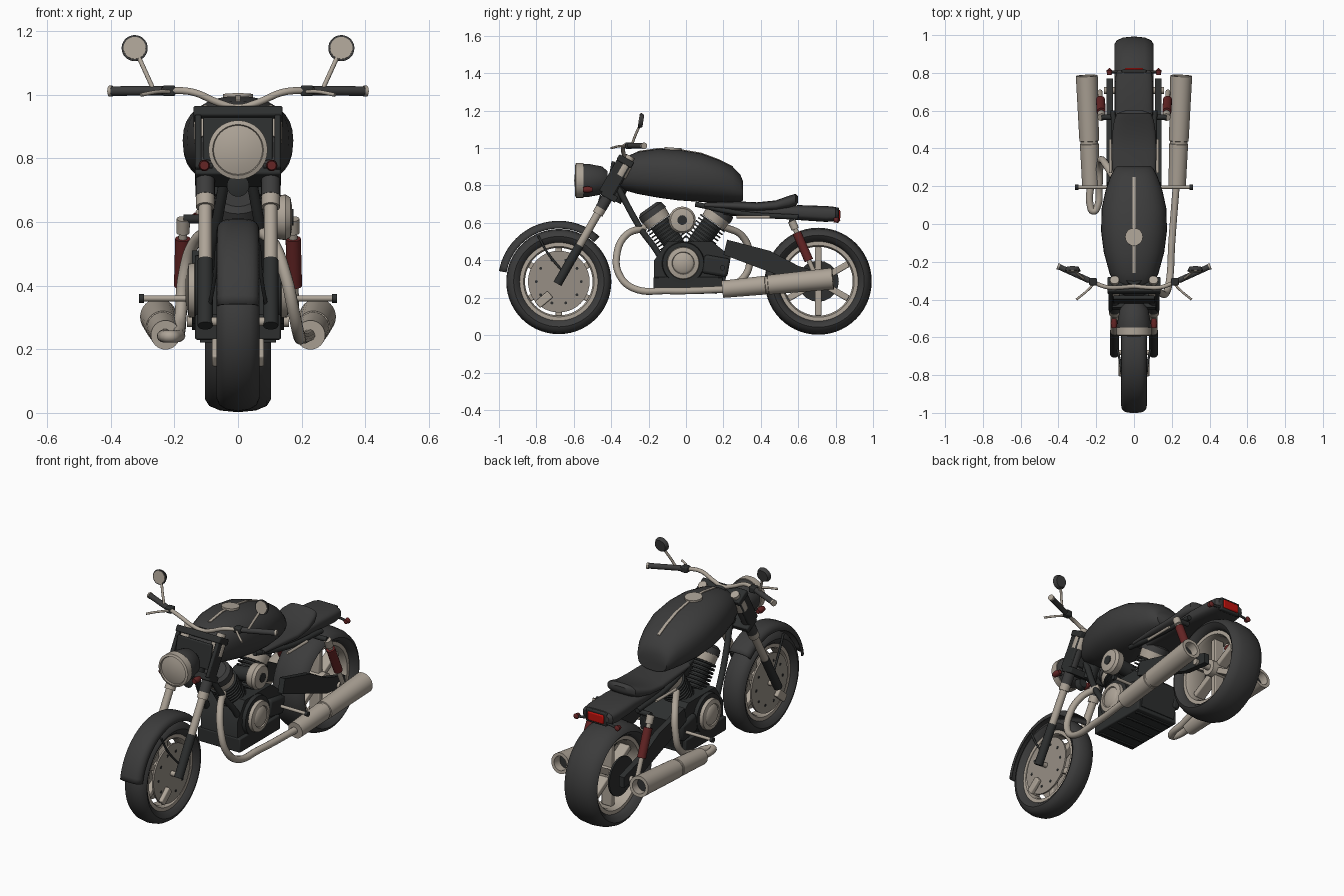
import bpy, bmesh, math
from mathutils import Vector, Matrix

cube = bpy.data.objects.get("Cube")
if cube:
    bpy.data.objects.remove(cube)


def material(name, r, g, b):
    m = bpy.data.materials.new(name)
    m.use_nodes = True
    m.diffuse_color = (r, g, b, 1)
    m.node_tree.nodes["Principled BSDF"].inputs["Base Color"].default_value = (r, g, b, 1)
    return m


BODY = material("dark grey paint", .045, .045, .045)
BLACK = material("black metal", .026, .028, .028)
STEEL = material("warm steel", .42, .37, .31)
DISC = material("brushed disc", .31, .275, .235)
RED = material("dark red", .13, .018, .018)
LAMP = material("bright red lamp", .5, .006, .004)
SIDES = (("left", 1), ("right", -1))


def finish(name, bm, mat):
    bmesh.ops.remove_doubles(bm, verts=bm.verts, dist=.00002)
    bmesh.ops.recalc_face_normals(bm, faces=bm.faces)
    mesh = bpy.data.meshes.new(name)
    bm.to_mesh(mesh)
    bm.free()
    mesh.materials.append(mat)
    mesh.shade_smooth()
    mesh.set_sharp_from_angle(angle=math.radians(38))
    ob = bpy.data.objects.new(name, mesh)
    bpy.context.collection.objects.link(ob)
    return ob


def skin(name, rings, mat, loop=True, caps=False):
    bm = bmesh.new()
    rows = [[bm.verts.new(p) for p in ring] for ring in rings]
    for a, b in zip(rows, rows[1:]):
        n = len(a)
        for i in range(n if loop else n - 1):
            j = (i + 1) % n
            bm.faces.new((a[i], a[j], b[j], b[i]))
    if caps:
        bm.faces.new(rows[0])
        bm.faces.new(rows[-1])
    return finish(name, bm, mat)


def lathe(name, profile, mat, origin, axis, n=32):
    """Spin (distance along axis, radius) pairs round an axis."""
    q = Vector(axis).to_track_quat('Z', 'Y')
    turn = [math.tau * i / n for i in range(n)]
    rings = [[Vector(origin) + q @ Vector((r * math.cos(a), r * math.sin(a), t)) for a in turn]
             for t, r in profile]
    return skin(name, rings, mat)


def rod(name, a, b, r, mat, r2=None, n=20):
    d = Vector(b) - Vector(a)
    end = r if r2 is None else r2
    return lathe(name, [(0, 0), (0, r), (d.length, end), (d.length, 0)], mat, a, d, n)


def box(name, centre, size, mat, tilt=0, bevel=.006):
    bm = bmesh.new()
    bmesh.ops.create_cube(bm, size=1, matrix=Matrix.Diagonal((*size, 1)))
    ob = finish(name, bm, mat)
    ob.location = centre
    ob.rotation_euler.x = math.radians(tilt)
    mod = ob.modifiers.new("edges", 'BEVEL')
    mod.width, mod.segments = bevel, 2
    return ob


def plate(name, outline, x0, x1, mat):
    """Extrude a side outline of (y, z) pairs across x."""
    return skin(name, [[(x, y, z) for y, z in outline] for x in (x0, x1)], mat, caps=True)


def tube(name, points, r, mat):
    curve = bpy.data.curves.new(name, 'CURVE')
    curve.dimensions = '3D'
    curve.bevel_depth, curve.bevel_resolution = r, 4
    curve.resolution_u, curve.use_fill_caps = 8, True
    s = curve.splines.new('BEZIER')
    s.bezier_points.add(len(points) - 1)
    for bp, p in zip(s.bezier_points, points):
        bp.co = p
        bp.handle_left_type = bp.handle_right_type = 'AUTO'
    curve.materials.append(mat)
    ob = bpy.data.objects.new(name, curve)
    bpy.context.collection.objects.link(ob)
    return ob


def body(name, stations, mat, power=.85, n=32):
    """Loft rounded sections given as (y, bottom, top, half width)."""
    def bend(v):
        return math.copysign(abs(v) ** power, v)
    turn = [math.tau * i / n for i in range(n)]
    rings = [[(w * bend(math.cos(a)), y, (lo + hi) / 2 + (hi - lo) / 2 * bend(math.sin(a)))
              for a in turn] for y, lo, hi, w in stations]
    return skin(name, rings, mat, caps=True)


# Wheels: tyre, rim, hub and cast spokes
def wheel(end, y, z, radius, width):
    side = [(-.6, .74), (-.85, .79), (-1, .86), (-.88, .93), (-.55, .98)]
    tread = side + [(0, 1)] + [(-t, r) for t, r in reversed(side)] + side[:1]
    c = (0, y, z)
    lathe(end + "_tyre", [(t * width, r * radius) for t, r in tread], BODY, c, (1, 0, 0), 56)
    w, r = width * .62, radius * .75
    lathe(end + "_rim", [(-w, r), (-w, r - .022), (-w * .7, r - .03), (w * .7, r - .03),
                         (w, r - .022), (w, r), (-w, r)], STEEL, c, (1, 0, 0), 48)
    rod(end + "_hub", (-w, y, z), (w, y, z), .045, STEEL)
    for i in range(6):
        a = math.tau * i / 6
        box(f"{end}_spoke_{i}", (0, y - math.sin(a) * .11, z + math.cos(a) * .11),
            (w, .034, .15), STEEL, math.degrees(a))


wheel("front", -.68, .286, .281, .067)
wheel("rear", .707, .288, .286, .103)
rod("rear_axle", (-.16, .707, .288), (.16, .707, .288), .018, STEEL)
rod("rear_sprocket", (-.085, .707, .288), (-.075, .707, .288), .11, BLACK)

# Front fender, arched over the tyre
arch = []
for i in range(25):
    a = math.radians(170 - 122 * i / 24)
    ring = []
    for k in range(13):
        u = k / 6 - 1
        r = .325 - .04 * abs(u) ** 3
        ring.append((.068 * math.sin(u * 1.5), -.68 + r * math.cos(a), .286 + r * math.sin(a)))
    arch.append(ring)
fender = skin("front_fender", arch, BODY, loop=False)
fender.modifiers.new("thickness", 'SOLIDIFY').thickness = .007

# Fork legs, front brakes, clamps and lamps
FOOT, HEAD = Vector((0, -.68, .287)), Vector((0, -.31, .93))


def on_fork(f, x):
    return FOOT.lerp(HEAD, f) + Vector((x, 0, 0))


for side, s in SIDES:
    x = s * .103
    for part, lo, hi, r, mat in (("lower", -.02, .3, .024, BLACK), ("slider", .2, .6, .021, STEEL),
                                 ("collar", .56, .62, .029, STEEL), ("shroud", .61, 1, .03, BODY),
                                 ("clamp_ring", .88, .97, .036, STEEL), ("cap", .99, 1.04, .024, STEEL)):
        rod(f"{side}_fork_{part}", on_fork(lo, x), on_fork(hi, x), r, mat)
    rod(side + "_brake_disc", (s * .045, -.68, .286), (s * .055, -.68, .286), .165, DISC, n=40)
    for i in range(10):
        a = math.tau * i / 10
        y, z = -.68 + .12 * math.cos(a), .286 + .12 * math.sin(a)
        rod(f"{side}_disc_hole_{i}", (s * .05, y, z), (s * .057, y, z), .008, BLACK, n=8)
    box(side + "_caliper", (s * .07, -.76, .19), (.025, .09, .045), STEEL, 40)
    tube(side + "_fender_stay", [(s * .09, -.65, .33), (s * .072, -.74, .44), (s * .066, -.79, .53)],
         .006, BLACK)
    box(side + "_lamp_bracket", (s * .125, -.38, .84), (.02, .08, .2), BLACK, -30)
    rod(side + "_front_signal", (s * .08, -.52, .777), (s * .11, -.52, .777), .008, BLACK)
    lathe(side + "_front_signal_lamp", [(-.025, 0), (-.025, .012), (0, .018), (.025, .014), (.025, 0)],
          RED, (s * .106, -.525, .778), (0, -1, 0), 16)
rod("front_axle", (-.115, -.68, .287), (.115, -.68, .287), .014, STEEL)
box("lower_clamp", (0, -.41, .745), (.27, .09, .035), BLACK, -30)
box("upper_clamp", (0, -.325, .93), (.28, .09, .035), BLACK, -30)
rod("steering_neck", (0, -.39, .72), (0, -.28, .95), .045, BLACK)
box("headlight_plate", (0, -.4, .86), (.22, .02, .14), BLACK, -10)
lathe("headlight_bucket", [(0, 0), (0, .05), (.03, .075), (.1, .088), (.13, .088), (.13, 0)],
      BODY, (0, -.42, .827), (0, -1, 0))
lathe("headlight_lens", [(0, .085), (0, .093), (.04, .093), (.045, .08), (.037, .077), (.045, .05),
                         (.05, 0)], STEEL, (0, -.548, .827), (0, -1, 0))
lathe("horn", [(0, 0), (0, .025), (.03, .035), (.04, 0)], BLACK, (0, -.43, .715), (0, -1, 0))

# Handlebar, grips, levers and mirrors
half = [(.06, -.335, .975), (.14, -.335, 1.008), (.2, -.315, 1.014), (.3, -.27, 1.013)]
tube("handlebar", [(-x, y, z) for x, y, z in reversed(half)] + [(0, -.33, .96)] + half, .011, STEEL)
for side, s in SIDES:
    box(side + "_switch", (s * .217, -.305, 1.013), (.04, .04, .034), BLACK)
    rod(side + "_grip", (s * .235, -.3, 1.013), (s * .4, -.225, 1.012), .015, BODY)
    rod(side + "_grip_end", (s * .395, -.227, 1.012), (s * .405, -.223, 1.012), .017, STEEL)
    tube(side + "_lever", [(s * .215, -.32, 1.01), (s * .25, -.355, 1.01), (s * .305, -.4, 1.0)], .006, STEEL)
    tube(side + "_mirror_stem", [(s * .265, -.29, 1.015), (s * .29, -.27, 1.07), (s * .315, -.245, 1.125)],
         .007, STEEL)
    tilt = Vector((0, -1, .15)).normalized()
    for part, lo, hi, r, mat in (("shell", -.012, .01, .041, BODY), ("glass", .008, .013, .035, STEEL)):
        lathe(f"{side}_mirror_{part}", [(lo, 0), (lo, r * .8), (hi * .4, r), (hi, r), (hi, 0)], mat,
              (s * .325, -.24, 1.146), tilt)

# Fuel tank with a centre strip and filler cap
tank = [(-.385, .82, .86, .03), (-.37, .8, .905, .07), (-.33, .775, .95, .1), (-.26, .755, .98, .13),
        (-.15, .735, .996, .16), (-.04, .72, .992, .174), (.08, .712, .972, .172), (.18, .71, .935, .15),
        (.25, .71, .9, .125), (.29, .713, .86, .105), (.306, .72, .82, .09)]
body("fuel_tank", tank, BODY)
crest = [(y, hi) for y, lo, hi, w in tank[3:-2]]
skin("tank_strip", [[(-.008, y, z - .004), (.008, y, z - .004), (.008, y, z + .004), (-.008, y, z + .004)]
                    for y, z in crest], STEEL, caps=True)
rod("filler_cap", (0, -.07, .975), (0, -.068, 1.002), .047, STEEL)

# Seat, tail and rear lamps
body("seat", [(.1, .68, .71, .1), (.28, .665, .715, .115), (.38, .66, .71, .12), (.48, .665, .72, .115),
              (.55, .675, .745, .105), (.585, .69, .755, .09), (.6, .71, .74, .05)], BODY, .7)
body("tail_cowl", [(.2, .64, .68, .08), (.45, .63, .68, .095), (.6, .615, .695, .1),
                   (.75, .605, .69, .1), (.8, .61, .685, .095), (.815, .63, .67, .08)], BODY, .6)
box("tail_lamp_housing", (0, .805, .645), (.13, .025, .075), BLACK)
box("tail_lamp", (0, .815, .645), (.1, .02, .05), LAMP)
for side, s in SIDES:
    rod(side + "_rear_signal_arm", (s * .05, .805, .625), (s * .12, .805, .615), .007, BLACK)
    lathe(side + "_rear_signal", [(-.02, 0), (-.018, .012), (.005, .016), (.018, 0)], RED,
          (s * .13, .808, .615), (0, 1, 0), 16)
    # Frame rails, swing arm and rear shocks
    tube(side + "_down_tube", [(s * .03, -.37, .8), (s * .07, -.25, .58), (s * .1, -.13, .4),
                               (s * .1, -.1, .28)], .017, BLACK)
    tube(side + "_seat_rail", [(s * .07, .05, .7), (s * .1, .3, .65), (s * .11, .6, .63)], .014, BLACK)
    rod(side + "_trim_rod", (s * .125, .27, .632), (s * .125, .45, .632), .008, STEEL)
    plate(side + "_swing_arm", [(.2, .43), (.22, .51), (.45, .45), (.6, .37), (.77, .32), (.77, .26), (.6, .28)],
          s * .112, s * .145, BLACK)
    top, low = Vector((s * .172, .565, .61)), Vector((s * .18, .7, .3))
    rod(side + "_shock_rod", top, low, .013, STEEL)
    rod(side + "_shock_body", top.lerp(low, .2), top.lerp(low, .68), .024, RED)
    rod(side + "_shock_cap", top, top.lerp(low, .14), .021, STEEL)
    rod(side + "_shock_mount", (s * .09, .565, .61), top, .014, BLACK)
    # Foot pegs and mufflers
    rod(side + "_peg_bar", (s * .1, .195, .36), (s * .3, .195, .36), .009, STEEL)
    rod(side + "_peg_end", (s * .295, .195, .36), (s * .312, .195, .36), .014, BLACK)
    front, back = Vector((s * .228, .195, .245)), Vector((s * .25, .785, .302))
    length = (back - front).length
    lathe(side + "_muffler", [(0, 0), (0, .046), (.23, .05), (.232, .046), (.245, .046), (.247, .052),
                              (length, .058), (length, .04), (length - .06, .038)], STEEL, front, back - front)
    rod(side + "_muffler_core", front.lerp(back, .8), front.lerp(back, .92), .039, BLACK)
tube("left_exhaust_pipe", [(.06, -.22, .575), (.11, -.32, .535), (.15, -.37, .43), (.175, -.355, .32),
                           (.19, -.28, .25), (.2, -.1, .237), (.225, .22, .245)], .019, STEEL)
tube("right_exhaust_pipe", [(-.08, .2, .58), (-.14, .3, .53), (-.17, .34, .43), (-.18, .31, .31),
                            (-.185, .2, .255), (-.195, .09, .24), (-.215, .068, .24), (-.232, .1, .24),
                            (-.228, .22, .247)], .019, STEEL)

# Engine: case, tray, covers and the two finned cylinders
plate("crankcase", [(-.17, .25), (.2, .25), (.24, .42), (.14, .5), (-.1, .5), (-.17, .4)], -.115, .115, BLACK)
box("engine_tray", (0, .01, .27), (.27, .37, .08), BLACK)
for i in range(5):
    box(f"tray_rib_{i}", (0, -.14 + i * .075, .228), (.24, .012, .014), BLACK, 0, .003)
for side, s in SIDES:
    lathe(side + "_engine_cover_ring", [(0, 0), (0, .115), (.025, .11), (.03, 0)], BLACK,
          (s * .11, -.015, .385), (s, 0, 0))
    lathe(side + "_engine_cover", [(0, 0), (0, .088), (.025, .084), (.03, .06), (.024, .057), (.034, .045),
                                   (.036, 0)], STEEL, (s * .13, -.015, .385), (s, 0, 0))
    box(side + "_gear_case", (s * .115, .16, .37), (.05, .14, .1), BLACK, -10, .015)
for end, s in (("front", -1), ("rear", 1)):
    axis = Vector((0, s * .58, .815))
    fins = [(0, 0)]
    for i in range(8):
        t = .1 + i * .02
        fins += [(t, .055), (t, .08), (t + .008, .08), (t + .008, .055)]
    origin = (0, 0, .4)
    lathe(end + "_cylinder", fins, BLACK, origin, axis, 28)
    lathe(end + "_cylinder_head", [(.25, 0), (.25, .07), (.3, .074), (.31, 0)], STEEL, origin, axis)
    lathe(end + "_rocker_cover", [(.295, 0), (.295, .078), (.33, .074), (.345, .055), (.345, 0)],
          BODY, origin, axis)

# Air cleaner
rod("air_intake", (0, -.02, .6), (.12, -.02, .615), .04, BLACK)
lathe("air_cleaner", [(0, 0), (0, .066), (.04, .072), (.055, .062), (.06, .035), (.06, 0)], STEEL,
      (.11, -.02, .615), (1, 0, 0))
rod("air_cleaner_badge", (.165, -.02, .615), (.174, -.02, .615), .026, BLACK)
